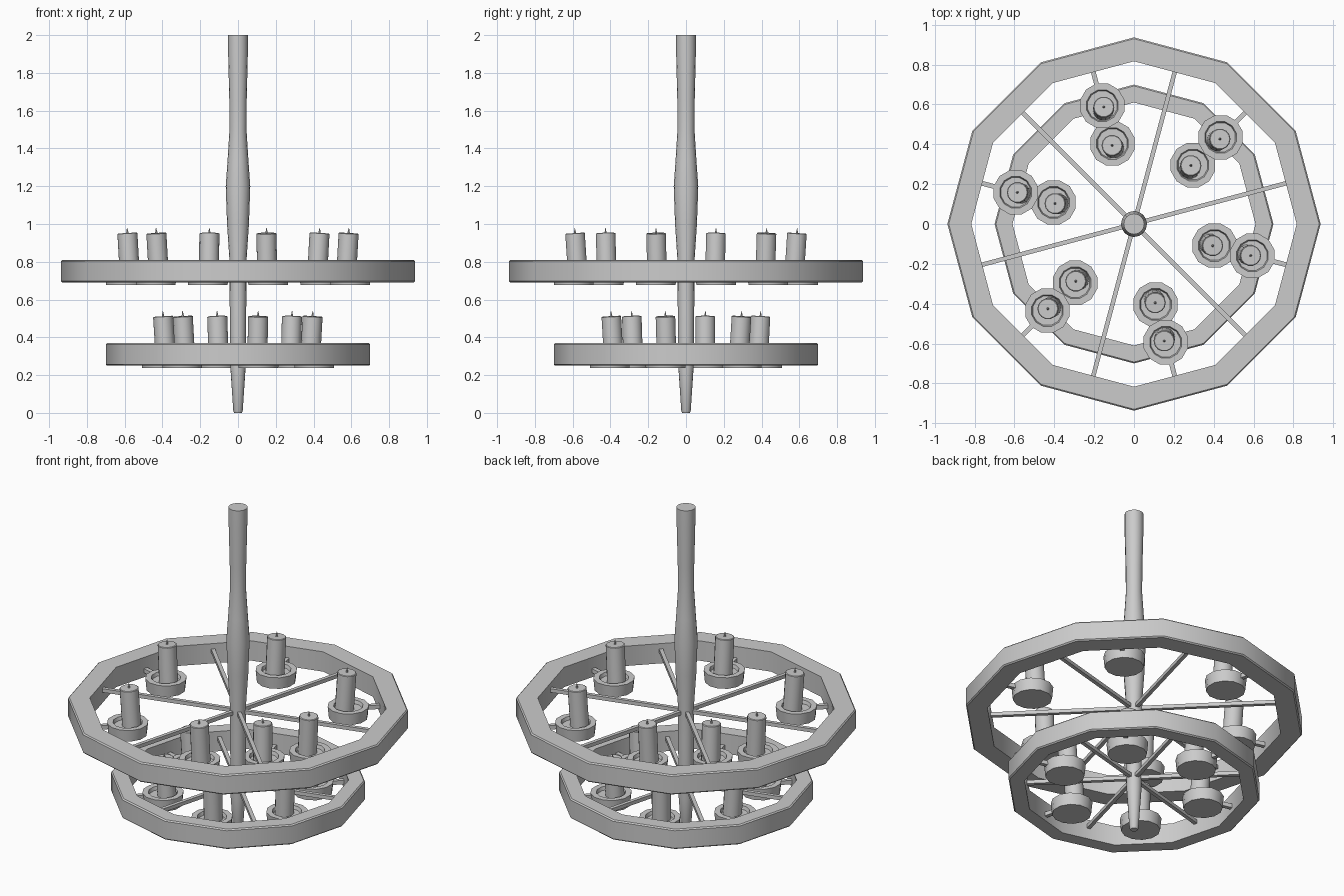
import bpy, bmesh, math, random
from mathutils import Matrix, Vector

if "Cube" in bpy.data.objects:
    bpy.data.objects.remove(bpy.data.objects["Cube"])

random.seed(4)


def finish(bm, name, matrix=Matrix(), smooth=True):
    bmesh.ops.remove_doubles(bm, verts=bm.verts, dist=1e-5)
    bmesh.ops.recalc_face_normals(bm, faces=bm.faces)
    mesh = bpy.data.meshes.new(name)
    bm.to_mesh(mesh)
    bm.free()
    ob = bpy.data.objects.new(name, mesh)
    bpy.context.collection.objects.link(ob)
    ob.matrix_world = matrix
    if smooth:
        bpy.ops.object.select_all(action='DESELECT')
        ob.select_set(True)
        bpy.context.view_layer.objects.active = ob
        bpy.ops.object.shade_smooth_by_angle(angle=math.radians(35))
    return ob


def lathe(name, profile, sides, matrix=Matrix(), closed=False):
    """Turn an (r, z) profile around z; open profiles get end caps."""
    bm = bmesh.new()
    loops = []
    for r, z in profile:
        loops.append([bm.verts.new((r * math.cos(2 * math.pi * i / sides),
                                    r * math.sin(2 * math.pi * i / sides), z))
                      for i in range(sides)])
    pairs = list(zip(loops, loops[1:]))
    if closed:
        pairs.append((loops[-1], loops[0]))
    else:
        bm.faces.new(loops[0])
        bm.faces.new(loops[-1])
    for a, b in pairs:
        for i in range(sides):
            j = (i + 1) % sides
            bm.faces.new((a[i], a[j], b[j], b[i]))
    return finish(bm, name, matrix)


def bar(name, angle, r0, r1, z, width):
    """Square radial bar from r0 to r1."""
    bm = bmesh.new()
    bmesh.ops.create_cube(bm, size=1, matrix=Matrix.Translation(((r0 + r1) / 2, 0, z))
                          @ Matrix.Diagonal((r1 - r0, width, width, 1)))
    return finish(bm, name, Matrix.Rotation(angle, 4, 'Z'), False)


# Turned central post
lathe("central_post", [(0.02, 0), (0.025, 0.01), (0.041, 0.25), (0.044, 0.6), (0.046, 0.82),
                       (0.058, 1.0), (0.065, 1.2), (0.055, 1.34), (0.045, 1.5),
                       (0.046, 1.65), (0.052, 1.9), (0.052, 2.0)], 16)


def tier(label, z, outer, inner, cup_r):
    c = 0.007
    # Twelve-sided wooden hoop
    lathe(label + "_hoop", [(inner, z), (outer - c, z), (outer, z + c), (outer, z + 0.12 - c),
                            (outer - c, z + 0.12), (inner, z + 0.12)], 12, closed=True)
    reach = inner * math.cos(math.pi / 12) + 0.01
    for k in range(6):
        # Long spoke
        bar(f"{label}_spoke_{k}", math.radians(15 + 60 * k), 0.02, reach, z + 0.077, 0.022)
        # Cup bracket
        a = math.radians(45 + 60 * k)
        bar(f"{label}_bracket_{k}", a, cup_r + 0.09, reach, z + 0.04, 0.024)
        # Candle cup with recessed dish
        out = Vector((math.cos(a), math.sin(a), 0))
        place = Matrix.Translation(out * cup_r + Vector((0, 0, z - 0.012)))
        lathe(f"{label}_cup_{k}", [(0.108, 0), (0.115, 0.07), (0.082, 0.07),
                                   (0.076, 0.05), (0.03, 0.05)], 12,
              place @ Matrix.Rotation(a, 4, 'Z'))
        # Leaning candle and wick
        side = Vector((-out.y, out.x, 0))
        axis = (out * 0.06 + side * random.uniform(-0.03, 0.03) + Vector((0, 0, 1))).normalized()
        tilt = Vector((0, 0, 1)).rotation_difference(axis).to_matrix().to_4x4()
        stand = Matrix.Translation(out * (cup_r - 0.022) + Vector((0, 0, z + 0.035))) @ tilt
        lathe(f"{label}_candle_{k}", [(0.053, 0), (0.053, 0.224), (0.049, 0.227)], 14, stand)
        lathe(f"{label}_wick_{k}", [(0.008, 0.22), (0.001, 0.255)], 6, stand)


tier("upper", 0.69, 0.937, 0.817, 0.615)
tier("lower", 0.25, 0.70, 0.61, 0.418)
